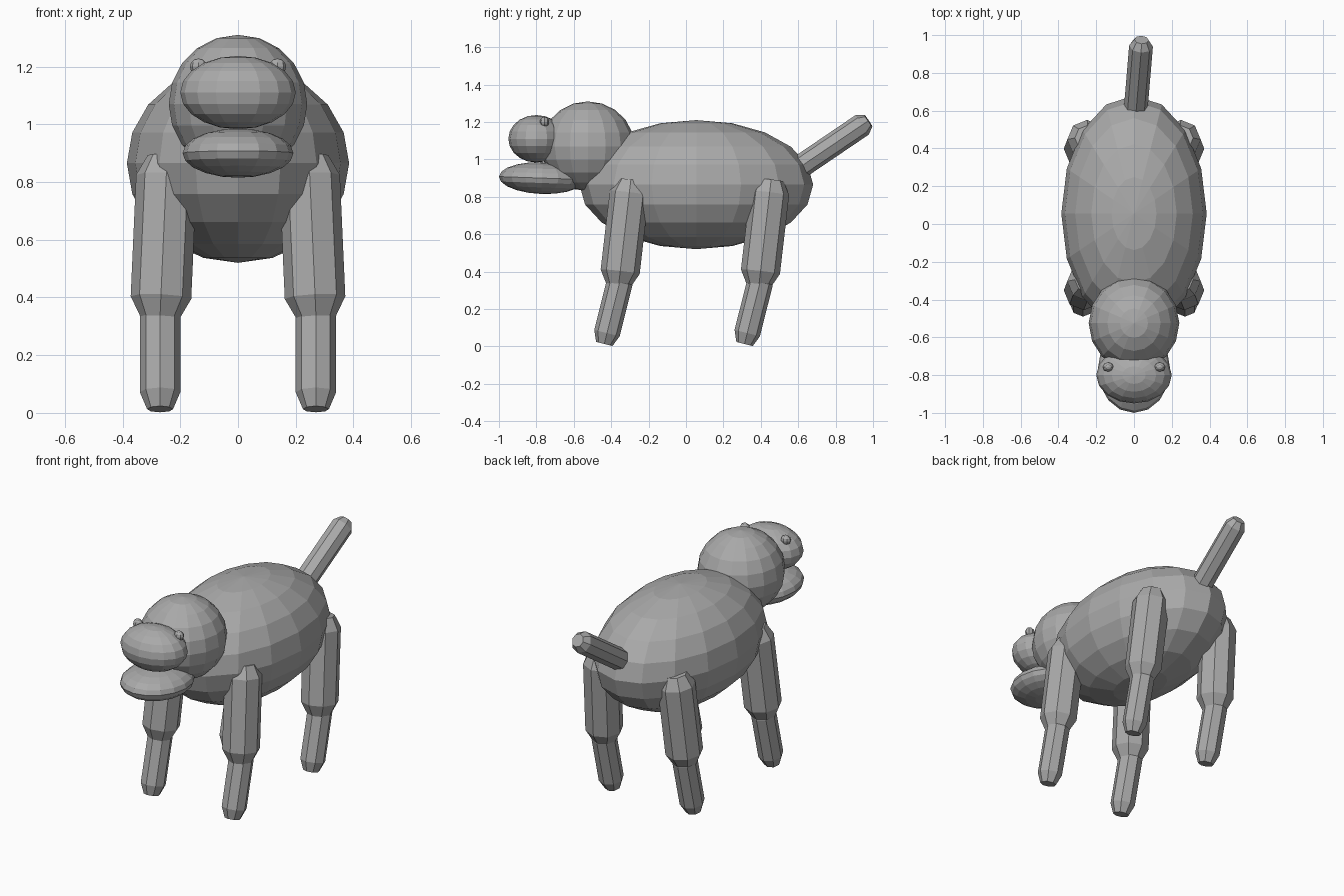
import bpy
from math import radians
from mathutils import Vector, Matrix

cube = bpy.data.objects.get("Cube")
if cube:
    bpy.data.objects.remove(cube, do_unlink=True)

# One plain colour for everything
grey = bpy.data.materials.new("plain grey")
grey.use_nodes = True
colour = (0.4, 0.4, 0.4, 1)
grey.diffuse_color = colour
grey.node_tree.nodes["Principled BSDF"].inputs["Base Color"].default_value = colour


def finish(name):
    obj = bpy.context.object
    obj.name = name
    obj.data.materials.append(grey)
    return obj


def ellipsoid(name, centre, radii, tilt=0, segments=16, rings=10):
    bpy.ops.mesh.primitive_uv_sphere_add(segments=segments, ring_count=rings, radius=1)
    obj = finish(name)
    obj.data.transform(Matrix.Rotation(radians(tilt), 4, "X") @ Matrix.Diagonal((*radii, 1)))
    obj.location = centre


def limb(name, start, end, radius, tip, taper, sides=8):
    """Faceted rod from start to end, with both ends bevelled to a smaller tip."""
    start, end = Vector(start), Vector(end)
    axis = end - start
    half = axis.length / 2
    bpy.ops.mesh.primitive_cylinder_add(vertices=sides, radius=radius, depth=2 * half)
    obj = finish(name)
    # Add a ring near each end by extruding the caps outward
    mesh = obj.data
    for v in mesh.vertices:
        v.co.z *= (half - taper) / half
    bpy.ops.object.mode_set(mode="EDIT")
    bpy.ops.mesh.select_all(action="DESELECT")
    bpy.ops.object.mode_set(mode="OBJECT")
    caps = [p.index for p in mesh.polygons if abs(p.normal.z) > 0.9]
    import bmesh
    bm = bmesh.new()
    bm.from_mesh(mesh)
    bm.faces.ensure_lookup_table()
    for cap in [bm.faces[i] for i in caps]:
        bmesh.ops.inset_region(bm, faces=[cap], thickness=0.001)
        side = 1 if cap.calc_center_median().z > 0 else -1
        for v in cap.verts:
            ring = v.co.xy.normalized() * tip
            v.co = (ring.x, ring.y, side * half)
    bm.to_mesh(mesh)
    bm.free()
    # Lean the rod without twisting it about its own axis
    y = axis.cross(Vector((1, 0, 0))).normalized()
    x = y.cross(axis).normalized()
    z = axis.normalized()
    obj.matrix_world = Matrix.Translation((start + end) / 2) @ Matrix((x, y, z)).transposed().to_4x4()


# Body and head
ellipsoid("body", (0, 0.055, 0.865), (0.385, 0.625, 0.345))
ellipsoid("head", (0, -0.525, 1.07), (0.24, 0.25, 0.24))
ellipsoid("upper_muzzle", (0, -0.80, 1.11), (0.2, 0.15, 0.127))
ellipsoid("lower_jaw", (0, -0.77, 0.90), (0.192, 0.23, 0.085), tilt=-2)

# Mirrored eyes and legs
for side, label in ((1, "left"), (-1, "right")):
    ellipsoid(f"{label}_eye", (side * 0.137, -0.757, 1.2), (0.03, 0.025, 0.028), segments=8, rings=6)
    for y, place in ((0, "front"), (0.75, "rear")):
        limb(f"{place}_{label}_upper_leg", (side * 0.245, y - 0.295, 0.89),
             (side * 0.27, y - 0.36, 0.33), 0.105, 0.068, 0.07)
        limb(f"{place}_{label}_lower_leg", (side * 0.27, y - 0.34, 0.40),
             (side * 0.27, y - 0.437, 0.013), 0.07, 0.045, 0.06)

# Raised tail
limb("tail", (0, 0.5, 0.885), (0.04, 0.975, 1.207), 0.063, 0.038, 0.04)
